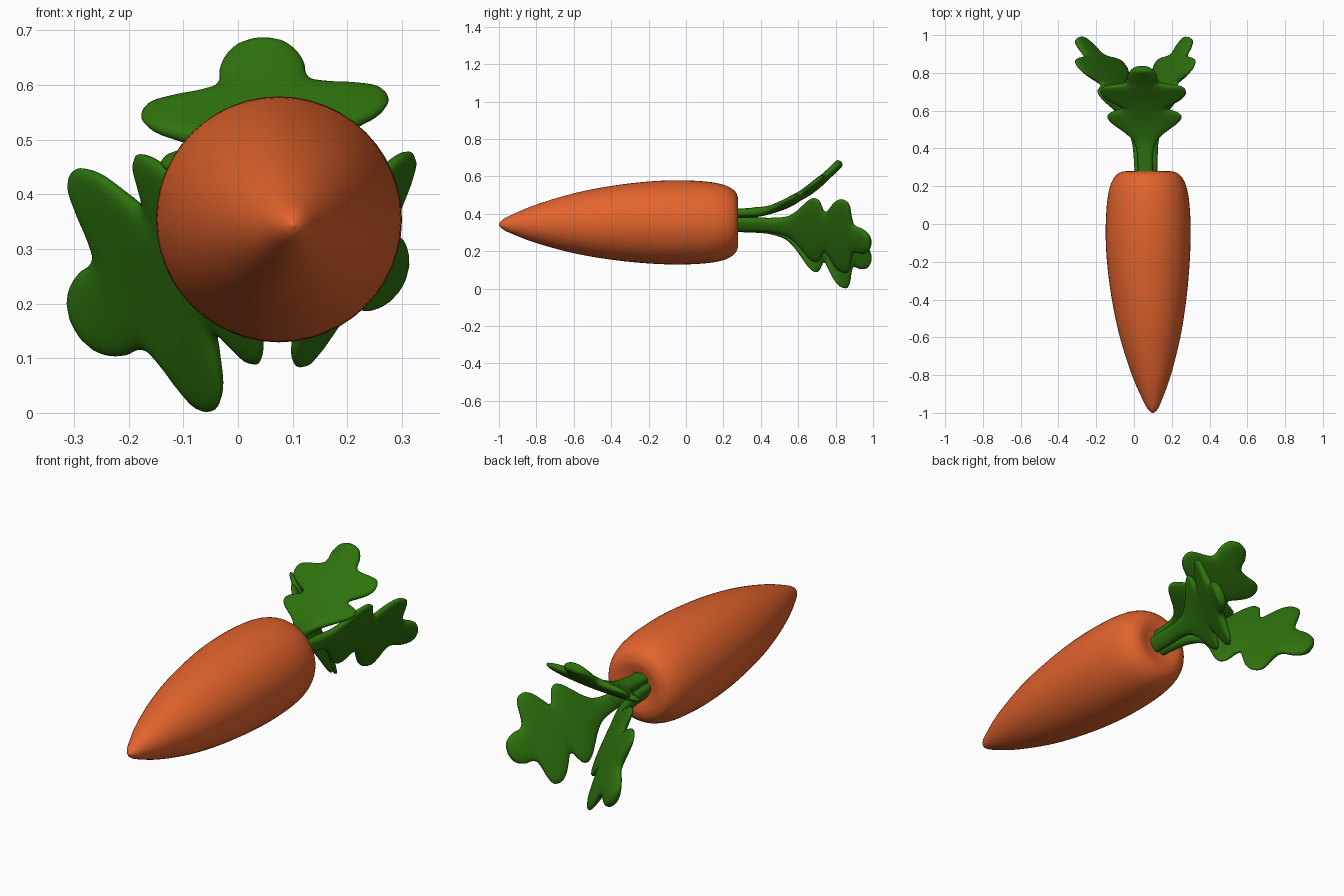
import bpy, bmesh, math
from mathutils import Vector

if "Cube" in bpy.data.objects:
    bpy.data.objects.remove(bpy.data.objects["Cube"])


def material(name, rgb):
    m = bpy.data.materials.new(name)
    m.diffuse_color = (*rgb, 1)
    m.use_nodes = True
    m.node_tree.nodes["Principled BSDF"].inputs["Base Color"].default_value = m.diffuse_color
    return m


orange = material("carrot orange", (0.77, 0.127, 0.026))
green = material("leaf green", (0.027, 0.17, 0.004))


def spline(pts, t):
    """Catmull-Rom through points, t in 0..1 over the point index."""
    n = len(pts) - 1
    i = max(0, min(int(t * n), n - 1))
    f = t * n - i
    p = [Vector(pts[max(0, min(j, n))]) for j in range(i - 1, i + 3)]
    return 0.5 * (2 * p[1] + (p[2] - p[0]) * f
                  + (2 * p[0] - 5 * p[1] + 4 * p[2] - p[3]) * f * f
                  + (3 * p[1] - p[0] - 3 * p[2] + p[3]) * f ** 3)


def lookup(pts, x):
    """Smooth value of a (x, value) table at x."""
    x = max(pts[0][0], min(x, pts[-1][0]))
    lo, hi = 0.0, 1.0
    for _ in range(24):
        mid = (lo + hi) / 2
        if spline(pts, mid)[0] < x:
            lo = mid
        else:
            hi = mid
    return spline(pts, lo)[1]


def loft(name, rings, mat):
    """Skin closed rings and cap both ends."""
    bm = bmesh.new()
    vs = [[bm.verts.new(p) for p in ring] for ring in rings]
    n = len(vs[0])
    for a, b in zip(vs, vs[1:]):
        for i in range(n):
            bm.faces.new((a[i], a[(i + 1) % n], b[(i + 1) % n], b[i]))
    bm.faces.new(vs[0])
    bm.faces.new(vs[-1])
    bmesh.ops.recalc_face_normals(bm, faces=bm.faces)
    for f in bm.faces:
        f.smooth = True
    me = bpy.data.meshes.new(name)
    bm.to_mesh(me)
    bm.free()
    me.materials.append(mat)
    ob = bpy.data.objects.new(name, me)
    bpy.context.collection.objects.link(ob)
    return ob


# Carrot root: turned profile (y, radius) with a bent tip and dimpled crown
root = [(-1, 0.003), (-0.985, 0.022), (-0.94, 0.047), (-0.8, 0.103),
        (-0.6, 0.16), (-0.4, 0.197), (-0.2, 0.219), (-0.03, 0.225),
        (0.12, 0.217), (0.21, 0.198), (0.26, 0.168), (0.278, 0.13),
        (0.277, 0.095), (0.27, 0.06), (0.267, 0.01)]
rings = []
for k in range(85):
    y, r = spline(root, k / 84)
    bend = max(0, -0.1 - y) / 0.9
    cx, cz = 0.075 + 0.025 * bend ** 1.5, 0.354 - 0.011 * bend ** 1.5
    rings.append([(cx + r * math.cos(a), y, cz + r * math.sin(a))
                  for a in (2 * math.pi * i / 48 for i in range(48))])
loft("carrot_root", rings, orange)

# Leaf half width along its length: stem, two pairs of lobes, end lobe
width = [(-0.2, 0.04), (0, 0.04), (0.2, 0.042), (0.32, 0.058), (0.39, 0.095),
         (0.44, 0.14), (0.48, 0.178), (0.52, 0.197), (0.56, 0.187),
         (0.59, 0.155), (0.61, 0.13), (0.635, 0.128), (0.66, 0.165),
         (0.69, 0.205), (0.73, 0.226), (0.78, 0.218), (0.81, 0.185),
         (0.83, 0.135), (0.85, 0.095), (0.88, 0.08), (0.92, 0.077),
         (0.96, 0.063), (0.985, 0.042), (1, 0.004)]


def signed_power(v, p):
    return math.copysign(abs(v) ** p, v)


def leaf(name, angle, path, y_start, y_end, scale):
    """path: (y, distance from the carrot axis) points."""
    a = math.radians(angle)
    out = Vector((math.cos(a), 0, math.sin(a)))
    side = Vector((-math.sin(a), 0, math.cos(a)))
    axis = Vector((0.063, 0, 0.36))
    t0 = (0.24 - y_start) / (y_end - y_start)
    rings = []
    for k in range(111):
        t = t0 + (1 - t0) * k / 110
        w = lookup(width, t)
        thick = min(0.022 + 0.012 * max(0, 1 - t / 0.35), 0.6 * w)
        ring = []
        for i in range(28):
            b = 2 * math.pi * i / 28
            u = w * signed_power(math.cos(b), 0.85)
            # lobes sweep slightly forward
            y = y_start + (y_end - y_start) * (t + 0.7 * u * u)
            r = lookup(path, y)
            slope = (lookup(path, y + 0.01) - lookup(path, y - 0.01)) / 0.02
            nrm = (out - Vector((0, slope, 0))).normalized()
            ring.append(axis + Vector((0, y, 0)) + out * r + side * u * scale
                        + nrm * thick * signed_power(math.sin(b), 0.8))
        rings.append(ring)
    loft(name, rings, green)


leaf("top_leaf", 94, [(0.24, 0.042), (0.4, 0.052), (0.5, 0.08), (0.6, 0.13),
                      (0.7, 0.2), (0.83, 0.32), (1.1, 0.6)], 0.24, 0.83, 1.0)
leaf("left_leaf", 210, [(0.24, 0.03), (0.42, 0.045), (0.55, 0.085),
                        (0.69, 0.16), (0.86, 0.29), (1.0, 0.425),
                        (1.2, 0.62)], 0.32, 0.985, 1.12)
leaf("right_leaf", 332, [(0.24, 0.035), (0.42, 0.04), (0.55, 0.06),
                         (0.69, 0.10), (0.86, 0.18), (1.0, 0.265),
                         (1.2, 0.38)], 0.32, 0.988, 0.98)
